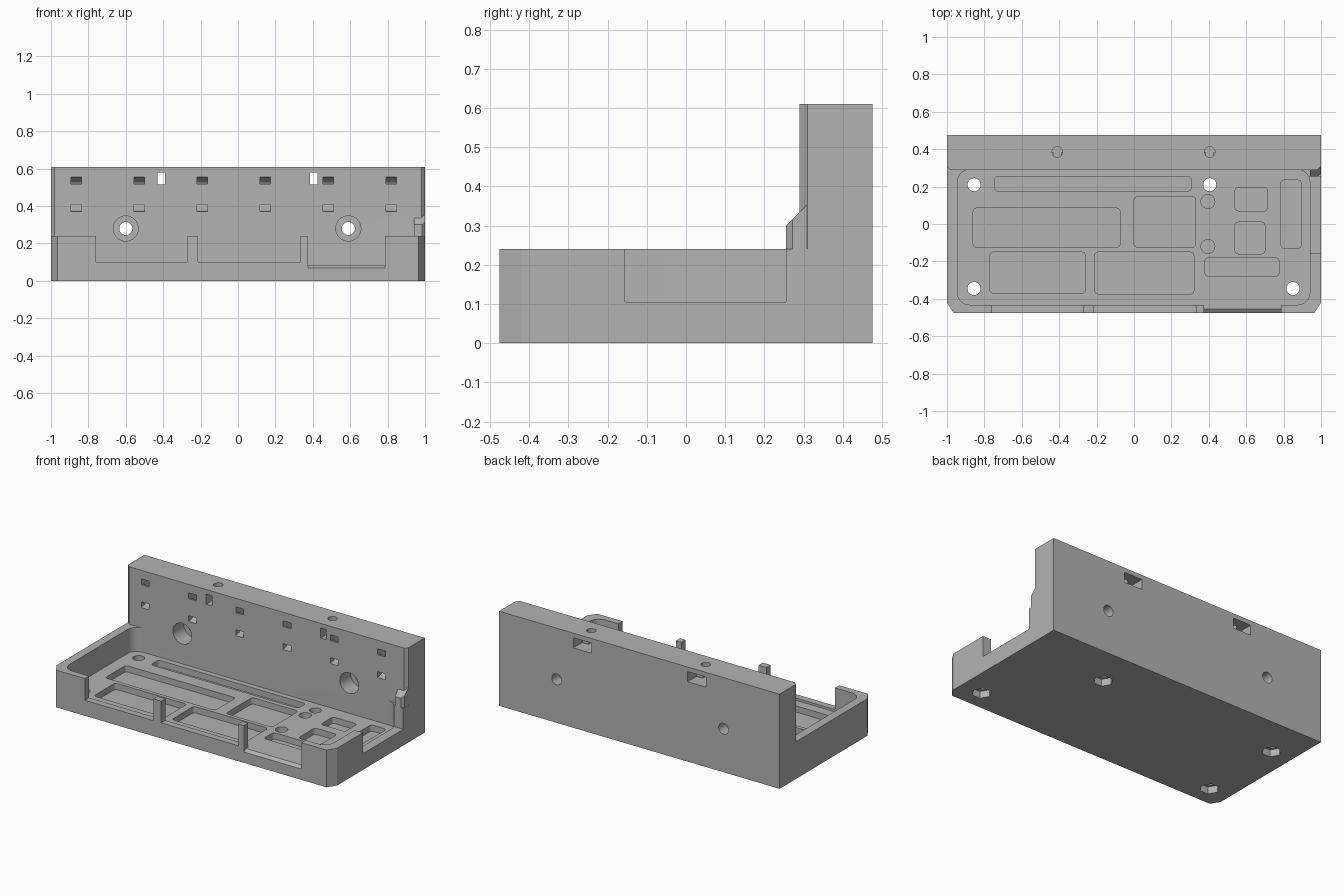
import bpy, bmesh
from math import sin, cos, pi

cube = bpy.data.objects.get("Cube")
if cube:
    bpy.data.objects.remove(cube, do_unlink=True)

grey = bpy.data.materials.new("plain grey")
grey.use_nodes = True
colour = (0.45, 0.45, 0.45, 1)
grey.diffuse_color = colour
grey.node_tree.nodes["Principled BSDF"].inputs["Base Color"].default_value = colour


def prism(name, points, axis, low, high):
    """Extrude a 2D outline along an axis."""
    place = {"x": lambda u, v, w: (w, u, v),
             "y": lambda u, v, w: (u, w, v),
             "z": lambda u, v, w: (u, v, w)}[axis]
    bm = bmesh.new()
    ends = [[bm.verts.new(place(u, v, w)) for u, v in points] for w in (low, high)]
    count = len(points)
    bm.faces.new(ends[0])
    bm.faces.new(ends[1])
    for i in range(count):
        j = (i + 1) % count
        bm.faces.new((ends[0][i], ends[0][j], ends[1][j], ends[1][i]))
    bmesh.ops.recalc_face_normals(bm, faces=bm.faces)
    mesh = bpy.data.meshes.new(name)
    bm.to_mesh(mesh)
    bm.free()
    mesh.materials.append(grey)
    obj = bpy.data.objects.new(name, mesh)
    bpy.context.collection.objects.link(obj)
    return obj


def circle(cx, cy, r, sides=32):
    return [(cx + r * cos(2 * pi * i / sides), cy + r * sin(2 * pi * i / sides))
            for i in range(sides)]


def rect(x0, x1, y0, y1, r=0, steps=6):
    if not r:
        return [(x0, y0), (x1, y0), (x1, y1), (x0, y1)]
    corners = [(x1 - r, y1 - r), (x0 + r, y1 - r), (x0 + r, y0 + r), (x1 - r, y0 + r)]
    return [(cx + r * cos((q + k / steps) * pi / 2), cy + r * sin((q + k / steps) * pi / 2))
            for q, (cx, cy) in enumerate(corners) for k in range(steps + 1)]


# Solid block with chamfered front corners
FLOOR, RIM, TOP, WALL, BACK = 0.085, 0.24, 0.61, 0.29, 0.475
body = prism("tray_body", [(-0.965, -BACK), (0.965, -BACK), (1, -0.42), (1, BACK),
                           (-1, BACK), (-1, -0.42)], "z", 0, TOP)


def cut(points, axis, low, high):
    tool = prism("cutter", points, axis, low, high)
    mod = body.modifiers.new("cut", "BOOLEAN")
    mod.operation, mod.solver, mod.object = "DIFFERENCE", "EXACT", tool
    bpy.context.view_layer.objects.active = body
    bpy.ops.object.modifier_apply(modifier=mod.name)
    mesh = tool.data
    bpy.data.objects.remove(tool, do_unlink=True)
    bpy.data.meshes.remove(mesh)


# Space in front of the chamfered back wall, then the tray hollow
cut([(-1.1, -0.6), (1.1, -0.6), (1.1, 0.41), (0.98, WALL), (-0.98, WALL), (-1.1, 0.41)],
    "z", RIM, 0.8)
cut(rect(-0.945, 0.94, -0.432, WALL, 0.065), "z", FLOOR, 0.4)

# Openings in the front and side rims
cut(rect(-0.76, -0.27, 0.1, 0.4), "y", -0.6, -0.4)
cut(rect(-0.215, 0.335, 0.1, 0.4), "y", -0.6, -0.4)
cut([(-0.5, 0.051), (-0.455, FLOOR), (-0.4, FLOOR), (-0.4, 0.4), (-0.5, 0.4)],
    "x", 0.375, 0.785)
cut(rect(-0.155, 0.255, 0.105, 0.4), "x", 0.9, 1.1)

# Shallow floor pockets
pockets = [(-0.745, 0.305, 0.175, 0.255), (-0.86, -0.075, -0.125, 0.085),
           (0, 0.33, -0.125, 0.145), (0.54, 0.715, 0.07, 0.195),
           (0.54, 0.70, -0.16, 0.01), (0.785, 0.895, -0.13, 0.235),
           (-0.77, -0.26, -0.37, -0.15), (-0.21, 0.32, -0.375, -0.15),
           (0.38, 0.775, -0.28, -0.18)]
for p in pockets:
    cut(rect(*p, 0.02, 4), "z", 0.045, 0.2)
for y in (0.12, -0.12):
    cut(circle(0.395, y, 0.037), "z", 0.045, 0.2)

# Floor screw holes with hexagonal recesses underneath
for x, y in [(-0.855, 0.21), (0.405, 0.21), (-0.855, -0.345), (0.85, -0.345)]:
    cut(circle(x, y, 0.035), "z", -0.1, 0.2)
    cut(circle(x, y, 0.058, 6), "z", -0.1, 0.045)

# Counterbored holes through the back wall
for x in (-0.6, 0.59):
    cut(circle(x, 0.28, 0.035), "y", 0.2, 0.6)
    cut(circle(x, 0.28, 0.067), "y", 0.2, 0.4)

# Nut slots from the back with a narrow window in front and a screw hole above
for x in (-0.41, 0.405):
    cut(rect(x - 0.02, x + 0.02, 0.515, 0.58), "y", 0.2, 0.6)
    cut(rect(x - 0.065, x + 0.065, 0.515, 0.58), "y", 0.385, 0.6)
    cut(circle(x, 0.385, 0.028), "z", 0.55, 0.8)

# Curved strap channels, each joining an upper and a lower opening
arc = [i * pi / 8 - pi / 2 for i in range(9)]
channel = [(0.2, -0.0925)] + [(WALL + 0.0925 * cos(a), 0.0925 * sin(a)) for a in arc]
channel += [(0.2, 0.0925), (0.2, 0.055)]
channel += [(WALL + 0.055 * cos(a), 0.055 * sin(a)) for a in reversed(arc)] + [(0.2, -0.055)]
channel = [(y, z + 0.4625) for y, z in channel]
for i in range(6):
    x = -0.865 + 0.337 * i
    cut(channel, "x", x - 0.028, x + 0.028)

# Sloped post beside the side opening
post = prism("side_post", [(0.255, 0.1), (0.255, 0.3), (0.31, 0.355), (0.35, 0.355), (0.35, 0.1)],
             "x", 0.94, 0.999)
bm = bmesh.new()
bm.from_mesh(post.data)
edge = [e for e in bm.edges if all(v.co.x > 0.99 and v.co.y < 0.26 for v in e.verts)]
bmesh.ops.bevel(bm, geom=edge, offset=0.016, segments=1, affect="EDGES")
bm.to_mesh(post.data)
bm.free()

# Smooth round holes, keep hard edges crisp
bpy.ops.object.select_all(action="DESELECT")
body.select_set(True)
bpy.context.view_layer.objects.active = body
bpy.ops.object.shade_smooth_by_angle(angle=pi / 9)
